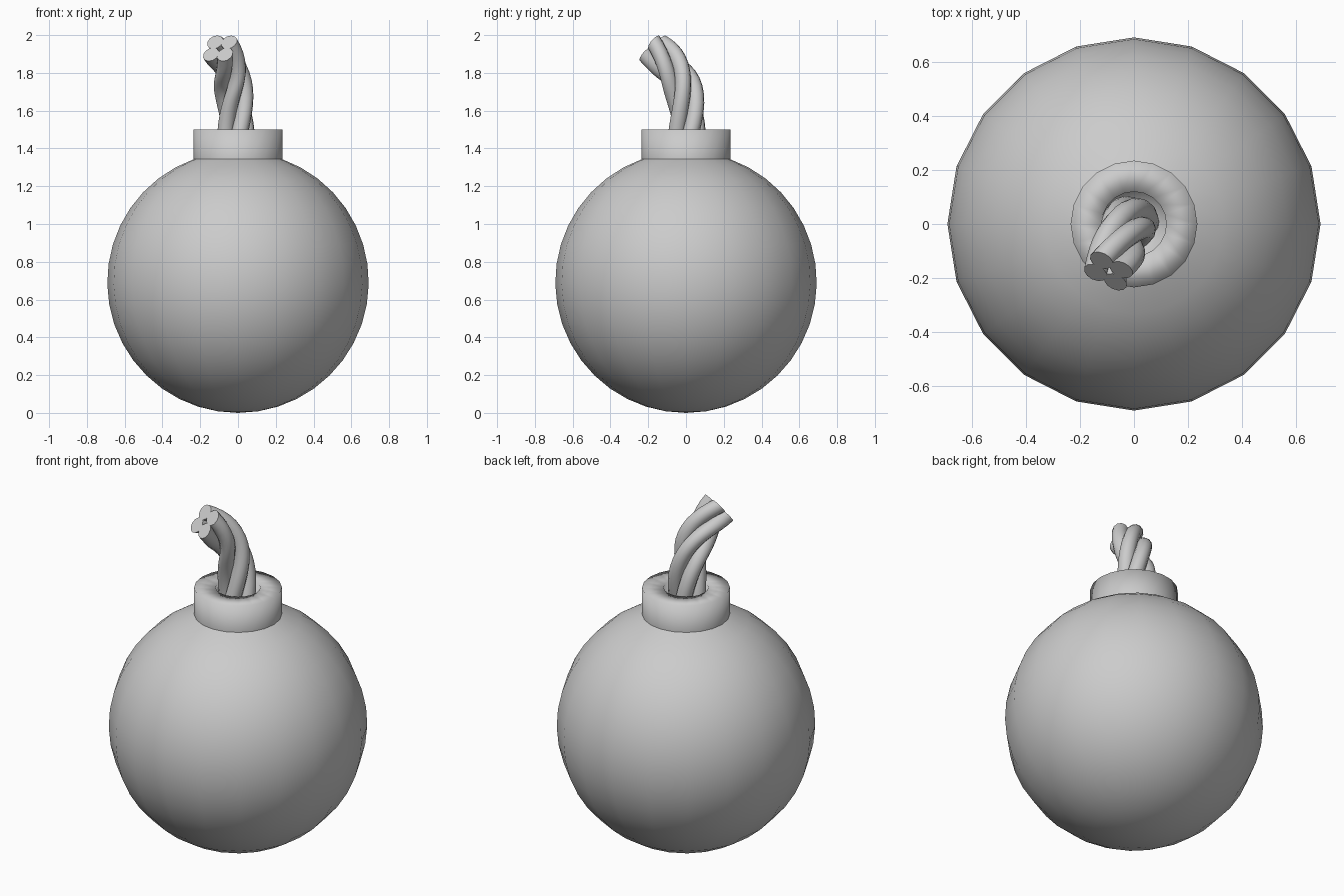
import bpy, bmesh
from math import sin, cos, pi, radians, asin
from mathutils import Vector
from mathutils.geometry import interpolate_bezier

if "Cube" in bpy.data.objects:
    bpy.data.objects.remove(bpy.data.objects["Cube"])

SIDES = 20


def finish(bm, name):
    me = bpy.data.meshes.new(name)
    bm.to_mesh(me)
    bm.free()
    ob = bpy.data.objects.new(name, me)
    bpy.context.collection.objects.link(ob)
    return ob


def bridge(bm, rings):
    """Join successive rings of vertices with smooth quads."""
    n = len(rings[0])
    for a, b in zip(rings, rings[1:]):
        for j in range(n):
            k = (j + 1) % n
            bm.faces.new((a[j], a[k], b[k], b[j])).smooth = True


def lathe(name, profile):
    bm = bmesh.new()
    rings = [[bm.verts.new((r * cos(2 * pi * j / SIDES), r * sin(2 * pi * j / SIDES), z))
              for j in range(SIDES)] for r, z in profile]
    bridge(bm, rings)
    bmesh.ops.remove_doubles(bm, verts=bm.verts, dist=1e-5)
    return finish(bm, name)


# Round body, open under the collar
R, CZ, NECK = 0.692, 0.692, 0.235
top = asin(NECK / R)
steps = 18
angles = [-pi / 2 + (pi - top) * i / steps for i in range(steps + 1)]
lathe("body", [(max(0.0, R * cos(a)), CZ + R * sin(a)) for a in angles])

# Collar with a central hole
lathe("collar", [(NECK, 1.34), (NECK, 1.5), (0.12, 1.5), (0.12, 1.41), (0, 1.41)])

# Fuse centreline: rises straight, then leans forward and left
end = Vector((-0.095, -0.175, 1.93))
path = interpolate_bezier(Vector((-0.01, 0, 1.41)), Vector((-0.01, 0.03, 1.72)),
                          Vector((-0.03, -0.038, 1.816)), end, 15)
side = Vector((0.9, -0.43, 0)).normalized()


def tangents(pts):
    last = len(pts) - 1
    return [(pts[min(i + 1, last)] - pts[max(i - 1, 0)]).normalized()
            for i in range(len(pts))]


def frame(t):
    u = (side - t * side.dot(t)).normalized()
    return u, t.cross(u)


# Four twisted strands
TWIST, OFFSET, THICK, STRAND_SIDES = radians(195), 0.058, 0.045, 12
frames = [frame(t) for t in tangents(path)]
for s in range(4):
    pts = []
    for i, (p, (u, v)) in enumerate(zip(path, frames)):
        a = pi / 4 + s * pi / 2 - TWIST * (1 - i / (len(path) - 1))
        pts.append(p + OFFSET * (u * cos(a) + v * sin(a)))
    bm = bmesh.new()
    rings = []
    for p, (u, v) in zip(pts, frames):
        rings.append([bm.verts.new(p + THICK * (u * cos(b) + v * sin(b)))
                      for b in (2 * pi * j / STRAND_SIDES for j in range(STRAND_SIDES))])
    bridge(bm, rings)
    # Flat cut ends with crisp rims
    for cap in (bm.faces.new(rings[-1]), bm.faces.new(rings[0][::-1])):
        for e in cap.edges:
            e.smooth = False
    finish(bm, f"fuse_strand_{s + 1}")
